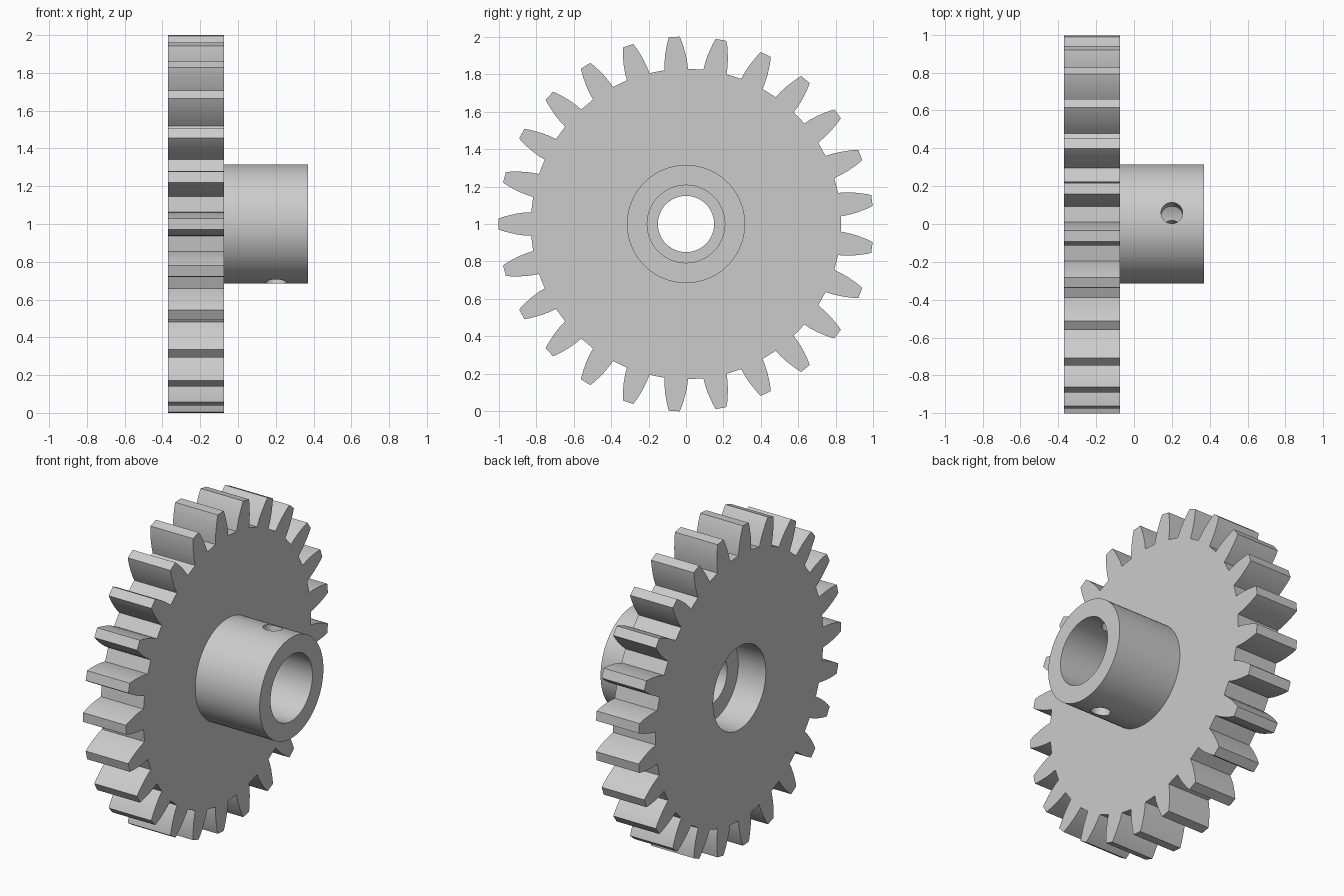
import bpy, bmesh, math
from mathutils import Matrix

cube = bpy.data.objects.get("Cube")
if cube:
    bpy.data.objects.remove(cube, do_unlink=True)

TEETH = 25
LEFT, FACE, END = -0.37, -0.075, 0.37   # gear back, gear face, hub end along x
PITCH = 2 * math.pi / TEETH

steel = bpy.data.materials.new("plain grey metal")
steel.use_nodes = True
grey = (0.6, 0.6, 0.6, 1)
steel.diffuse_color = grey
steel.node_tree.nodes["Principled BSDF"].inputs["Base Color"].default_value = grey


def make_object(name, bm):
    bmesh.ops.recalc_face_normals(bm, faces=bm.faces)
    mesh = bpy.data.meshes.new(name)
    bm.to_mesh(mesh)
    bm.free()
    mesh.materials.append(steel)
    obj = bpy.data.objects.new(name, mesh)
    bpy.context.collection.objects.link(obj)
    return obj


def cylinder_x(name, radius, x0, x1, segments=96):
    bm = bmesh.new()
    place = Matrix.Translation(((x0 + x1) / 2, 0, 1)) @ Matrix.Rotation(math.pi / 2, 4, "Y")
    bmesh.ops.create_cone(bm, cap_ends=True, segments=segments, radius1=radius,
                          radius2=radius, depth=x1 - x0, matrix=place)
    return make_object(name, bm)


def combine(target, tool, operation):
    mod = target.modifiers.new("combine", "BOOLEAN")
    mod.operation, mod.object, mod.solver = operation, tool, "EXACT"
    bpy.context.view_layer.objects.active = target
    bpy.ops.object.modifier_apply(modifier=mod.name)
    bpy.data.objects.remove(tool, do_unlink=True)


# Toothed wheel: barrel-sided tooth repeated round the rim, then extruded
flank = [(0.826, 0.063), (0.865, 0.0605), (0.905, 0.055), (0.945, 0.046), (0.975, 0.038), (1.0, 0.029)]
tooth = [(r, -w) for r, w in flank] + [(r, w) for r, w in reversed(flank)]
bm = bmesh.new()
rim = []
for i in range(TEETH):
    a = math.pi + i * PITCH
    for r, w in tooth:
        rim.append(bm.verts.new((LEFT, r * math.cos(a) - w * math.sin(a),
                                 1 + r * math.sin(a) + w * math.cos(a))))
disc = bm.faces.new(rim)
side = bmesh.ops.extrude_face_region(bm, geom=[disc])
bmesh.ops.translate(bm, vec=(FACE - LEFT, 0, 0),
                    verts=[g for g in side["geom"] if isinstance(g, bmesh.types.BMVert)])
gear = make_object("gear_with_hub", bm)

# Hub
combine(gear, cylinder_x("hub", 0.315, FACE - 0.03, END), "UNION")

# Stepped bore: back recess, narrow ledge hole, wide hub bore
for radius, x0, x1 in [(0.26, LEFT - 0.1, -0.18), (0.15, -0.3, 0.1), (0.207, -0.12, END + 0.1)]:
    combine(gear, cylinder_x("bore_cutter", radius, x0, x1), "DIFFERENCE")

# Cross hole through both hub walls, in line with a tooth
bm = bmesh.new()
tilt = Matrix.Rotation(-0.75 * PITCH, 4, "X")
bmesh.ops.create_cone(bm, cap_ends=True, segments=32, radius1=0.057, radius2=0.057,
                      depth=0.9, matrix=Matrix.Translation((0.2, 0, 1)) @ tilt)
combine(gear, make_object("cross_hole_cutter", bm), "DIFFERENCE")

bpy.ops.object.select_all(action="DESELECT")
gear.select_set(True)
bpy.context.view_layer.objects.active = gear
bpy.ops.object.shade_smooth_by_angle(angle=math.radians(25))
